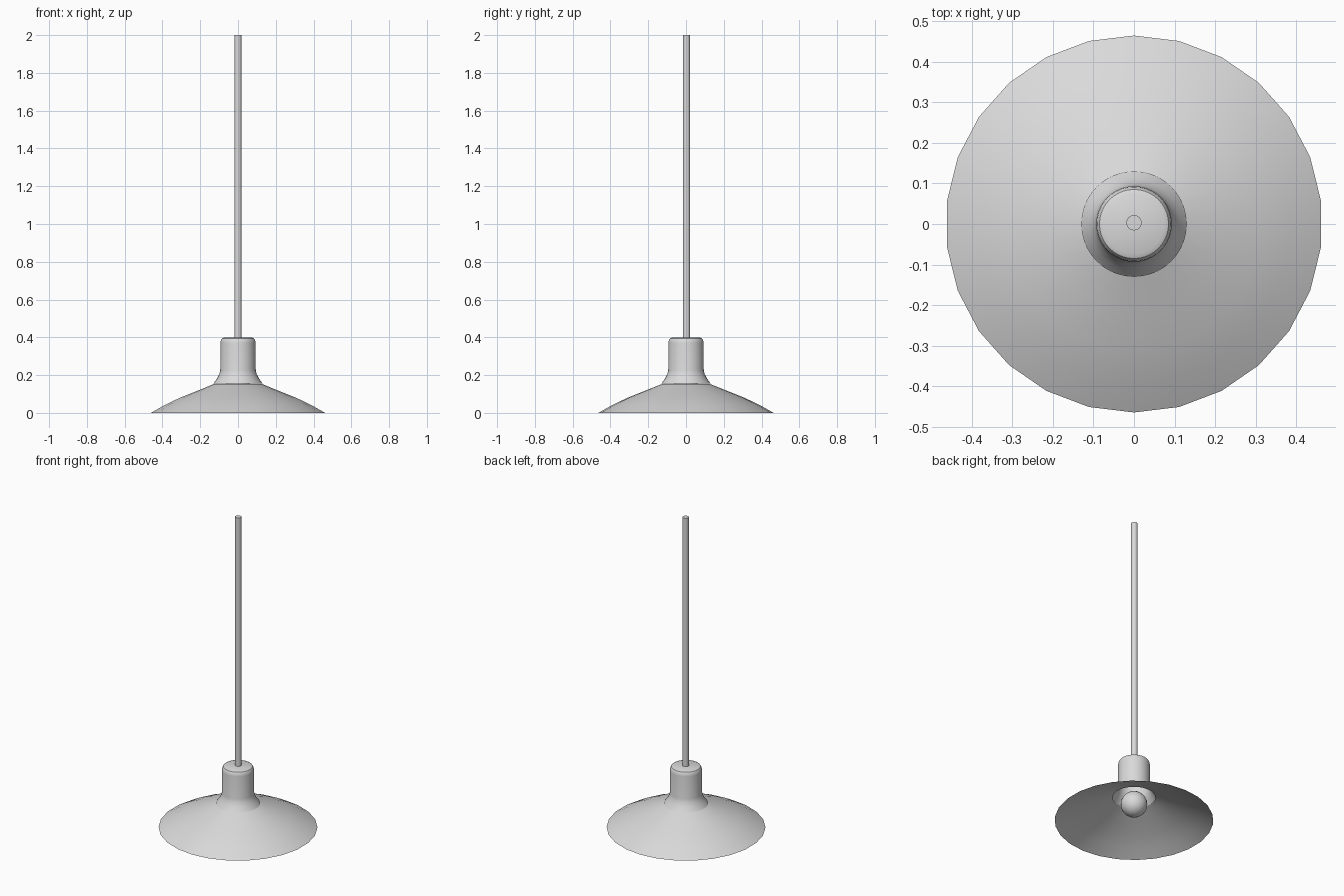
import bpy
import bmesh
from math import cos, sin, pi

old = bpy.data.objects.get("Cube")
if old:
    bpy.data.objects.remove(old)

grey = bpy.data.materials.new("light_grey")
grey.use_nodes = True
tone = (0.7, 0.7, 0.7, 1)
grey.diffuse_color = tone
grey.node_tree.nodes["Principled BSDF"].inputs["Base Color"].default_value = tone


def lathe(name, profile, sides, y=0, sharp=0.6):
    """Spin (radius, height) points about the z axis; radius 0 closes an end."""
    bm = bmesh.new()
    rings = []
    for r, z in profile:
        if r == 0:
            rings.append([bm.verts.new((0, y, z))] * sides)
            continue
        angles = [pi / 2 + 2 * pi * i / sides for i in range(sides)]
        rings.append([bm.verts.new((r * cos(a), y + r * sin(a), z)) for a in angles])
    for low, high in zip(rings, rings[1:]):
        for i in range(sides):
            j = (i + 1) % sides
            quad = [low[i], low[j], high[j], high[i]]
            bm.faces.new(list(dict.fromkeys(quad)))
    mesh = bpy.data.meshes.new(name)
    bm.to_mesh(mesh)
    bm.free()
    mesh.materials.append(grey)
    obj = bpy.data.objects.new(name, mesh)
    bpy.context.collection.objects.link(obj)
    bpy.ops.object.select_all(action="DESELECT")
    obj.select_set(True)
    bpy.context.view_layer.objects.active = obj
    bpy.ops.object.shade_smooth_by_angle(angle=sharp)
    return obj


# Thin open shade, nearly conical with a slight droop at the rim
lathe("shade", [(0.464, 0), (0.39, 0.042), (0.31, 0.08), (0.22, 0.116), (0.125, 0.154)], 26)

# Hollow fitting: flared collar, straight neck and rounded cap
lathe("fitting", [(0.13, 0.156), (0.112, 0.18), (0.099, 0.205), (0.094, 0.225),
                  (0.093, 0.37), (0.091, 0.384), (0.085, 0.394), (0.074, 0.399), (0, 0.4)], 40)

# Hanging cable
lathe("cable", [(0, 0.39), (0.019, 0.39), (0.019, 2), (0, 2)], 16, y=0.003)

# Round bulb
ball = [(0.078 * sin(pi * k / 12), 0.108 - 0.078 * cos(pi * k / 12)) for k in range(1, 12)]
lathe("bulb", [(0, 0.03)] + ball + [(0, 0.186)], 24)
